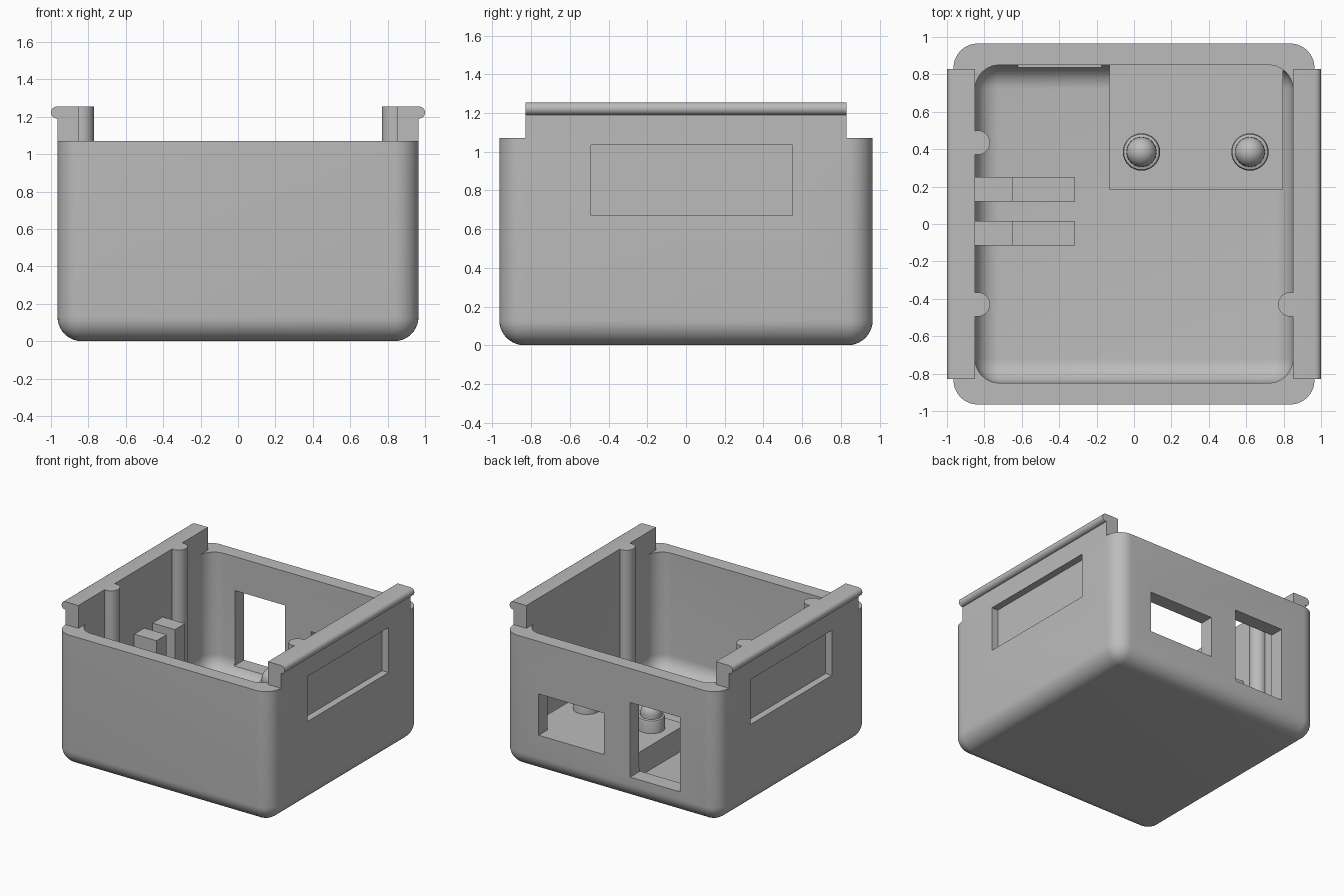
import bpy, bmesh, math

if "Cube" in bpy.data.objects:
    bpy.data.objects.remove(bpy.data.objects["Cube"], do_unlink=True)

# One plain grey plastic
grey = bpy.data.materials.new("grey_plastic")
grey.use_nodes = True
colour = (0.5, 0.5, 0.5, 1)
grey.diffuse_color = colour
grey.node_tree.nodes["Principled BSDF"].inputs["Base Color"].default_value = colour


def finish(name, bm):
    """Turn a bmesh into a named grey object."""
    bmesh.ops.recalc_face_normals(bm, faces=bm.faces[:])
    mesh = bpy.data.meshes.new(name)
    bm.to_mesh(mesh)
    bm.free()
    mesh.materials.append(grey)
    obj = bpy.data.objects.new(name, mesh)
    bpy.context.collection.objects.link(obj)
    return obj


def box(name, xs, ys, zs, radius=0):
    """Box between limits; a radius rounds the upright and bottom edges."""
    bm = bmesh.new()
    bmesh.ops.create_cube(bm, size=1)
    for v in bm.verts:
        for axis, (lo, hi) in enumerate((xs, ys, zs)):
            v.co[axis] = lo if v.co[axis] < 0 else hi
    if radius:
        edges = [e for e in bm.edges if min(v.co.z for v in e.verts) < zs[0] + 1e-4]
        bmesh.ops.bevel(bm, geom=edges, offset=radius, segments=10,
                        profile=0.5, affect='EDGES')
    return finish(name, bm)


def extrude_profile(name, points, vector):
    """Extrude a closed outline along a vector."""
    bm = bmesh.new()
    face = bm.faces.new([bm.verts.new(p) for p in points])
    grown = bmesh.ops.extrude_face_region(bm, geom=[face])
    verts = [g for g in grown["geom"] if isinstance(g, bmesh.types.BMVert)]
    bmesh.ops.translate(bm, verts=verts, vec=vector)
    return finish(name, bm)


def smooth(obj):
    bpy.ops.object.select_all(action='DESELECT')
    obj.select_set(True)
    bpy.context.view_layer.objects.active = obj
    bpy.ops.object.shade_smooth_by_angle(angle=math.radians(30))


OUT, IN, FLOOR, RIM, TOP, R = 0.965, 0.85, 0.115, 1.07, 1.255, 0.13

# Open case with a rounded bottom
case = box("case", (-OUT, OUT), (-OUT, OUT), (0, RIM), R)
cutters = [
    box("cavity_cutter", (-IN, IN), (-IN, IN), (FLOOR, 1.5), R),
    box("wide_window_cutter", (0.06, 0.645), (0.8, 1.1), (0.31, 0.645)),
    box("tall_window_cutter", (-0.62, -0.175), (0.7, 1.1), (0.19, 0.795)),
    box("left_recess_cutter", (0.908, 1.1), (-0.49, 0.55), (0.67, 1.035)),
    box("right_recess_cutter", (-1.1, -0.908), (-0.49, 0.55), (0.67, 1.035)),
]
for cutter in cutters:
    mod = case.modifiers.new(cutter.name, 'BOOLEAN')
    mod.object = cutter
    mod.operation = 'DIFFERENCE'
    mod.solver = 'EXACT'

# Bake the cuts and drop the cutters
depsgraph = bpy.context.evaluated_depsgraph_get()
cut_mesh = bpy.data.meshes.new_from_object(case.evaluated_get(depsgraph))
case.modifiers.clear()
case.data = cut_mesh
for cutter in cutters:
    bpy.data.objects.remove(cutter, do_unlink=True)
smooth(case)

# Side rails with a rounded outer bead
bead = (TOP - 1.19) / 2
for side, name in ((1, "left_rail"), (-1, "right_rail")):
    outline = [(IN, RIM - 0.02), (OUT, RIM - 0.02), (OUT, TOP - 2 * bead)]
    for i in range(9):
        a = -math.pi / 2 + math.pi * i / 8
        outline.append((1 - bead + bead * math.cos(a), TOP - bead + bead * math.sin(a)))
    outline.append((IN, TOP))
    smooth(extrude_profile(name, [(side * x, -0.83, z) for x, z in outline],
                           (0, 1.66, 0)))

# Round posts along the side walls
for name, x, y in (("right_front_post", -0.835, -0.43),
                   ("right_back_post", -0.835, 0.435),
                   ("left_front_post", 0.835, -0.43)):
    ring = [(x + 0.065 * math.cos(2 * math.pi * i / 32),
             y + 0.065 * math.sin(2 * math.pi * i / 32), 0.06) for i in range(32)]
    smooth(extrude_profile(name, ring, (0, 0, TOP - 0.06)))

# Stepped brackets on the right wall
for name, y in (("front_bracket", -0.115), ("back_bracket", 0.12)):
    steps = [(-0.87, 0.08), (-0.315, 0.08), (-0.315, 0.31),
             (-0.65, 0.31), (-0.65, 0.75), (-0.87, 0.75)]
    extrude_profile(name, [(x, y, z) for x, z in steps], (0, 0.13, 0))

# Platform with two domed pins
box("platform", (-0.13, 0.797), (0.185, IN), (0.06, 0.31))
pin_profile = [(0.1, 0.29), (0.1, 0.395), (0.095, 0.41), (0.08, 0.415), (0.08, 0.44)]
pin_profile += [(0.08 * math.cos(a), 0.44 + 0.08 * math.sin(a))
                for a in (math.pi / 2 * i / 8 for i in range(1, 8))]
pin_profile.append((0, 0.52))
for name, x in (("right_pin", 0.04), ("left_pin", 0.62)):
    bm = bmesh.new()
    verts = [bm.verts.new((r, 0, z)) for r, z in pin_profile]
    edges = [bm.edges.new(pair) for pair in zip(verts, verts[1:])]
    bmesh.ops.spin(bm, geom=verts + edges, cent=(0, 0, 0), axis=(0, 0, 1),
                   angle=2 * math.pi, steps=32)
    bmesh.ops.remove_doubles(bm, verts=bm.verts[:], dist=1e-4)
    bmesh.ops.translate(bm, verts=bm.verts[:], vec=(x, 0.385, 0))
    smooth(finish(name, bm))
